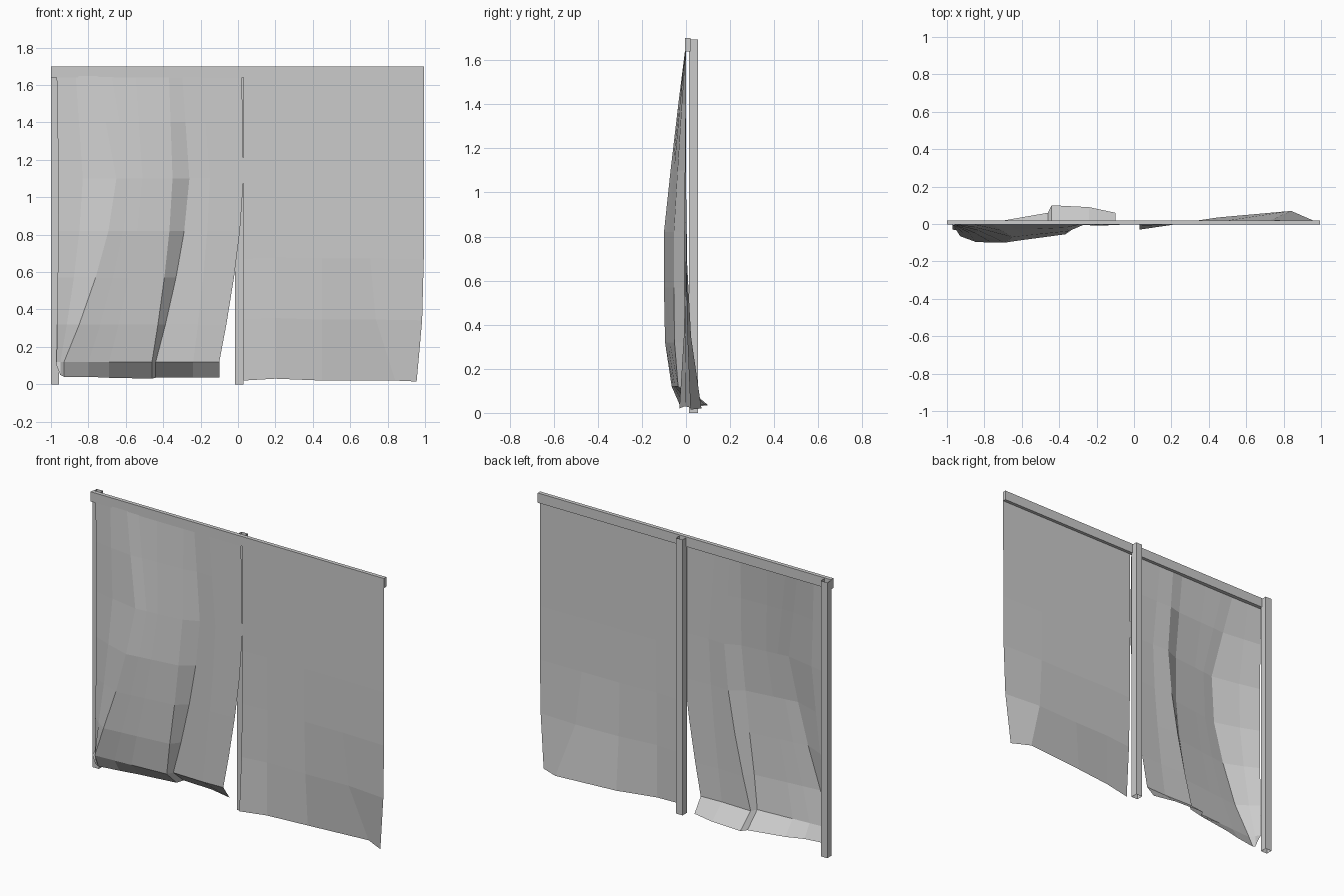
import bpy, bmesh

default = bpy.data.objects.get("Cube")
if default:
    bpy.data.objects.remove(default, do_unlink=True)

GREY = (0.6, 0.6, 0.6, 1)
grey = bpy.data.materials.new("plain grey")
grey.use_nodes = True
grey.diffuse_color = GREY
grey.node_tree.nodes["Principled BSDF"].inputs["Base Color"].default_value = GREY


def add_object(name, bm):
    mesh = bpy.data.meshes.new(name)
    bm.to_mesh(mesh)
    bm.free()
    mesh.materials.append(grey)
    obj = bpy.data.objects.new(name, mesh)
    bpy.context.collection.objects.link(obj)
    return obj


def box(name, low, high, open_ends=False):
    bm = bmesh.new()
    bmesh.ops.create_cube(bm, size=1)
    for v in bm.verts:
        v.co = [(a + b) / 2 + c * (b - a) for a, b, c in zip(low, high, v.co)]
    if open_ends:
        bm.normal_update()
        ends = [f for f in bm.faces if abs(f.normal.z) > 0.9]
        bmesh.ops.delete(bm, geom=ends, context="FACES_ONLY")
    return add_object(name, bm)


def cloth(name, rows):
    """Sheet of flat quads through rows of points, facing the front."""
    bm = bmesh.new()
    grid = [[bm.verts.new(p) for p in row] for row in rows]
    for upper, lower in zip(grid, grid[1:]):
        for i in range(len(upper) - 1):
            bm.faces.new((upper[i], lower[i], lower[i + 1], upper[i + 1]))
    return add_object(name, bm)


def mix(a, b, t):
    return a + (b - a) * t


# Frame: hollow posts behind a cross beam
for name, x in (("right_post", -1.0), ("middle_post", -0.015)):
    box(name, (x, 0.013, 0), (x + 0.044, 0.055, 1.695), open_ends=True)
box("top_beam", (-1, -0.004, 1.64), (0.995, 0.02, 1.7))

# Gathered curtain: each fold is (top x, middle x, low x, depth, hem y, hem z)
folds = [
    (-0.97, -0.96, -0.97, -0.005, -0.03, 0.10),
    (-0.87, -0.83, -0.95, -0.05, -0.03, 0.05),
    (-0.76, -0.65, -0.93, -0.10, -0.03, 0.04),
    (-0.68, -0.58, -0.80, -0.088, -0.01, 0.04),
    (-0.55, -0.51, -0.69, -0.078, 0.02, 0.035),
    (-0.37, -0.35, -0.46, -0.055, 0.06, 0.03),
    (-0.30, -0.26, -0.44, 0.0, 0.10, 0.035),
    (-0.20, -0.15, -0.24, -0.008, 0.09, 0.035),
    (0.02, 0.03, -0.10, 0.0, 0.06, 0.035),
]
MIDDLE, LOW, TOP = 1.1, 0.12, 1.68
levels = [(TOP, 0), (1.4, 0.35), (MIDDLE, 0.7), (0.82, 1), (0.57, 1), (0.32, 0.95), (LOW, 0.65)]
rows = []
for z, swell in levels:
    row = []
    for top, middle, low, depth, _, _ in folds:
        if z >= MIDDLE:
            x = mix(top, middle, (TOP - z) / (TOP - MIDDLE))
        else:
            x = mix(middle, low, ((MIDDLE - z) / (MIDDLE - LOW)) ** 1.5)
        row.append((x, depth * swell, z))
    rows.append(row)
rows.append([(low, hem_y, hem_z) for _, _, low, _, hem_y, hem_z in folds])
cloth("gathered_curtain", rows)

# Flat curtain: each column is (top x, hem x, hem y, hem z)
columns = [
    (0.03, 0.03, -0.03, 0.02),
    (0.20, 0.20, -0.005, 0.03),
    (0.45, 0.45, 0.035, 0.02),
    (0.70, 0.84, 0.07, 0.02),
    (0.995, 0.955, 0.02, 0.015),
]
STEPS = 5
rows = []
for i in range(STEPS + 1):
    t = i / STEPS
    rows.append([(mix(top, hem, t ** 6), hem_y * t ** 5, mix(1.65, hem_z, t))
                 for top, hem, hem_y, hem_z in columns])
cloth("flat_curtain", rows)
